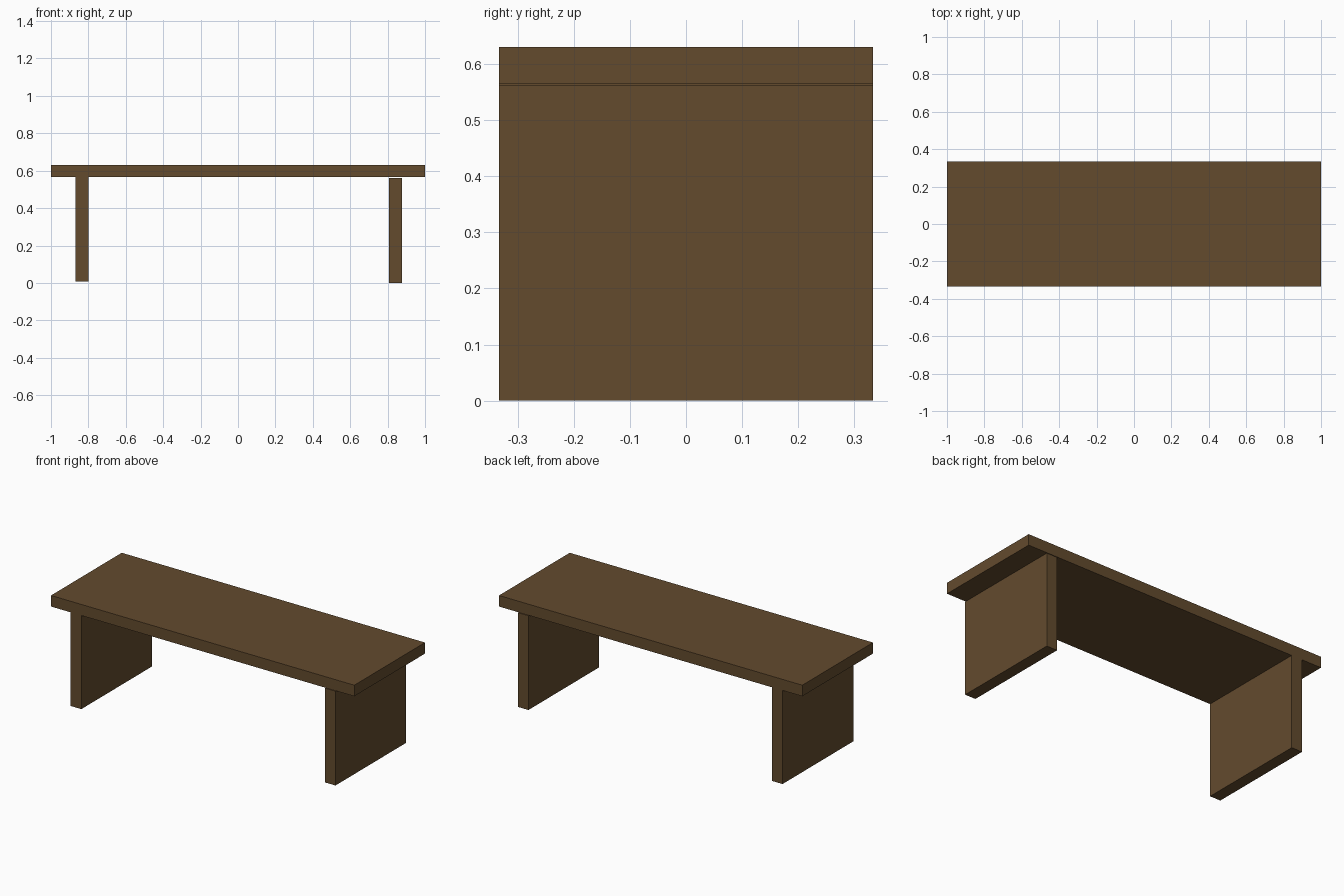
import bpy

if "Cube" in bpy.data.objects:
    bpy.data.objects.remove(bpy.data.objects["Cube"])

wood = bpy.data.materials.new("dark_wood")
wood.diffuse_color = (0.125, 0.07, 0.027, 1)
wood.use_nodes = True
wood.node_tree.nodes["Principled BSDF"].inputs["Base Color"].default_value = wood.diffuse_color


def board(name, x0, x1, z0, z1, depth=0.666):
    """Rectangular board spanning the given x and z ranges, centred on y."""
    bpy.ops.mesh.primitive_cube_add(size=1, location=((x0 + x1) / 2, 0, (z0 + z1) / 2))
    ob = bpy.context.object
    ob.name = name
    ob.scale = (x1 - x0, depth, z1 - z0)
    bpy.ops.object.transform_apply(location=False, rotation=False, scale=True)
    ob.data.materials.append(wood)
    return ob


# Seat plank
board("seat", -1.0, 1.0, 0.565, 0.631)

# Slab legs: the left one sits slightly higher, let into the seat
board("left_leg", -0.87, -0.80, 0.007, 0.569)
board("right_leg", 0.806, 0.876, 0.0, 0.562)
